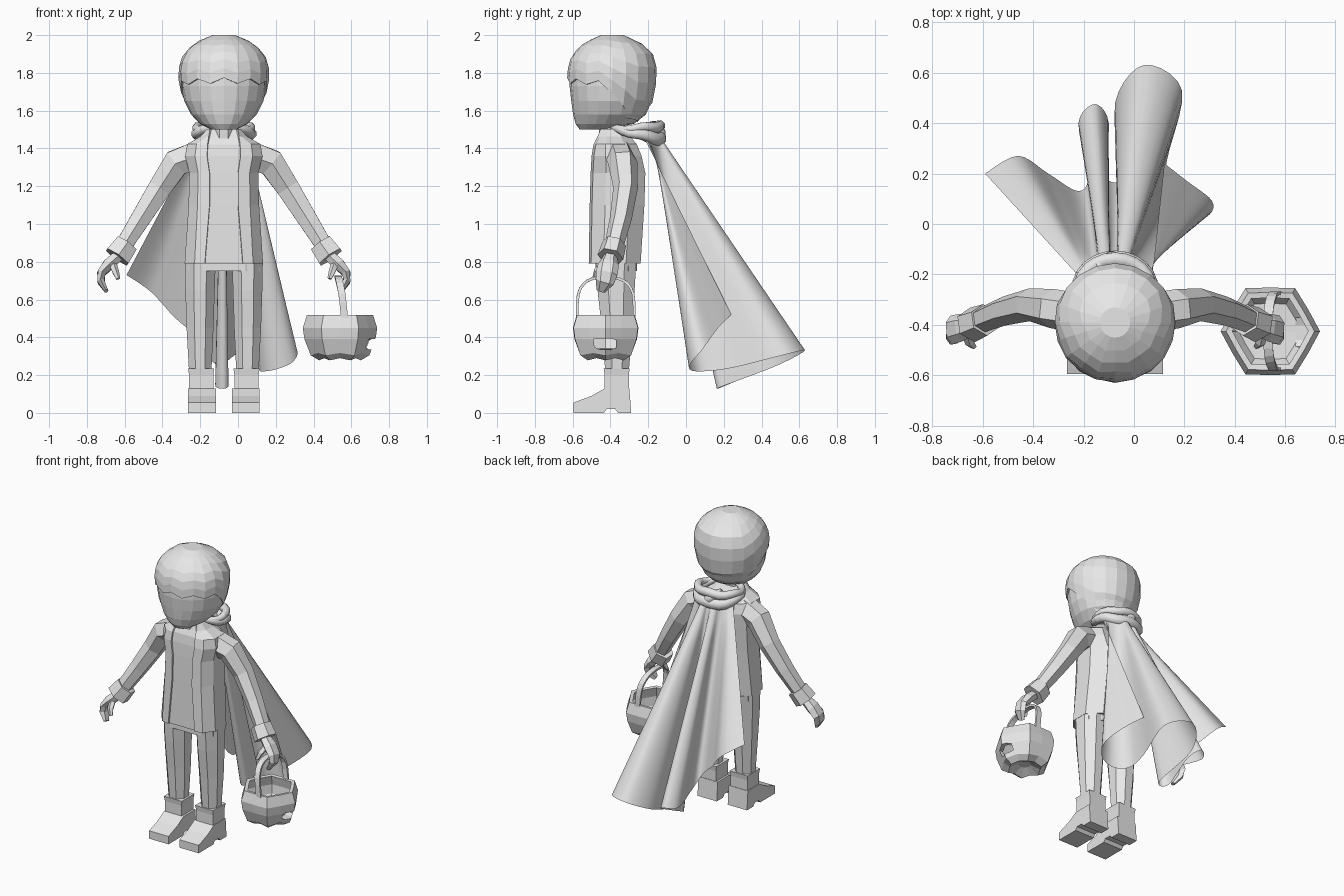
import bpy, bmesh, math
from mathutils import Vector

default_cube = bpy.data.objects.get("Cube")
if default_cube:
    bpy.data.objects.remove(default_cube, do_unlink=True)

grey = bpy.data.materials.new("plain_grey")
grey.use_nodes = True
grey.diffuse_color = (0.8, 0.8, 0.8, 1)
grey.node_tree.nodes["Principled BSDF"].inputs["Base Color"].default_value = grey.diffuse_color

BODY_X = -0.075  # centre line of the figure


def loft(name, rings, closed=True, caps=(True, True), smooth=False, offset=0.0, side=1):
    """Skin a list of equal-length point rings."""
    bm = bmesh.new()
    rows = [[bm.verts.new((side * p[0] + offset, p[1], p[2])) for p in ring] for ring in rings]
    count = len(rows[0])
    for low, high in zip(rows, rows[1:]):
        for i in range(count if closed else count - 1):
            j = (i + 1) % count
            bm.faces.new((low[i], low[j], high[j], high[i]))
    for wanted, row in zip(caps, (rows[0], rows[-1])):
        if wanted:
            bm.faces.new(row)
    bmesh.ops.recalc_face_normals(bm, faces=bm.faces)
    for face in bm.faces:
        face.smooth = smooth
    mesh = bpy.data.meshes.new(name)
    bm.to_mesh(mesh)
    bm.free()
    mesh.materials.append(grey)
    obj = bpy.data.objects.new(name, mesh)
    bpy.context.collection.objects.link(obj)
    return obj


def tube(name, path, radii, sides=8, ref=(0, 1, 0), loop=False, **options):
    """Sweep an ellipse along a path; each radius is a pair (across, along ref)."""
    points = [Vector(p) for p in path]
    last = len(points) - 1
    rings = []
    for i, point in enumerate(points):
        before = points[i - 1] if i or loop else point
        after = points[(i + 1) % len(points)] if i < last or loop else point
        tangent = (after - before).normalized()
        across = tangent.cross(Vector(ref)).normalized()
        along = across.cross(tangent)
        wide, deep = radii[i]
        ring = []
        for k in range(sides):
            a = math.tau * (k + 0.5) / sides
            ring.append(point + across * wide * math.cos(a) + along * deep * math.sin(a))
        rings.append(ring)
    if loop:
        rings.append(rings[0])
        options["caps"] = (False, False)
    return loft(name, rings, **options)


def thicken(obj, thickness, offset=0):
    mod = obj.modifiers.new("thickness", "SOLIDIFY")
    mod.thickness, mod.offset = thickness, offset


def table_value(table, v):
    """Linear lookup of a row of values."""
    for a, b in zip(table, table[1:]):
        if v <= b[0]:
            t = max(0, (v - a[0]) / (b[0] - a[0]))
            return [p + (q - p) * t for p, q in zip(a[1:], b[1:])]
    return table[-1][1:]


# Head: height, half width, front and back
HEAD = [(1.5, .07, -.565, -.42), (1.53, .13, -.59, -.27), (1.58, .18, -.605, -.205),
        (1.65, .217, -.615, -.175), (1.78, .243, -.63, -.152), (1.85, .236, -.622, -.157),
        (1.9, .215, -.6, -.175), (1.96, .155, -.54, -.24), (2.0, .06, -.45, -.33)]
HAIRLINE = [(0, 1.76), (70, 1.75), (95, 1.68), (125, 1.56), (180, 1.54)]
COLUMNS = 20


def head_point(z, angle, scale=1.0):
    half, front, back = table_value(HEAD, z)
    depth = (back - front) / 2
    return (half * scale * math.sin(angle),
            (front + back) / 2 - depth * scale * math.cos(angle), z)


angles = [math.tau * i / COLUMNS for i in range(COLUMNS)]
loft("face", [[head_point(z, a, .965) for a in angles] for z in (1.5, 1.53, 1.58, 1.65, 1.73, 1.85)],
     offset=BODY_X)

hair_rows = []
for step in range(8):
    rise = math.sin(step / 7 * math.pi / 2)
    row = []
    for i, a in enumerate(angles):
        turn = math.degrees(min(a, math.tau - a))
        low = table_value(HAIRLINE, turn)[0]
        if turn < 80:  # jagged fringe
            low += .014 * (-1) ** i
        row.append(head_point(low + (2 - low) * rise, a))
    hair_rows.append(row)
hair = loft("hair", hair_rows, caps=(False, True), offset=BODY_X)
thicken(hair, .015, -1)

tube("neck", [(0, -.4, 1.4), (0, -.41, 1.56)], [(.06, .06)] * 2, offset=BODY_X)

# Torso: height, half width, front, back, half width of the jacket opening
TORSO = [(.79, .203, -.51, -.245, .1), (1.1, .182, -.505, -.225, .075),
         (1.27, .178, -.5, -.22, .075), (1.36, .2, -.495, -.24, .088),
         (1.42, .19, -.485, -.265, .085), (1.46, .12, -.465, -.3, .078),
         (1.5, .085, -.45, -.33, .07)]


def torso_ring(row, inset=0.0):
    z, half, front, back, gap = row
    half, front, back = half - inset, front + inset, back - inset
    flank = (back - front) * .28
    side = [(gap, front, z), (max(gap + .004, half * .75), front + .012, z), (half, front + flank, z),
            (half, back - flank, z), (half * .6, back, z)]
    return side + [(-x, y, h) for x, y, h in reversed(side)]


jacket = loft("jacket", [torso_ring(r) for r in TORSO], closed=False, caps=(False, False), offset=BODY_X)
thicken(jacket, .01)
loft("shirt", [torso_ring(r, .01) for r in TORSO], offset=BODY_X)
loft("hips", [[(x * .19, -.37 + y * .11, z) for x, y in
               ((-1, -.6), (-.6, -1), (.6, -1), (1, -.6), (1, .6), (.6, 1), (-.6, 1), (-1, .6))]
              for z in (.75, .85)], offset=BODY_X)

# Limbs, built once for each side
BOOT = [(-.595, 0), (-.595, .055), (-.5, .09), (-.43, .13), (-.3, .13), (-.29, 0),
        (-.36, 0), (-.375, .02), (-.42, .02), (-.435, 0)]
for label, side in (("left", 1), ("right", -1)):
    place = dict(offset=BODY_X, side=side)
    tube(label + "_arm", [(.13, -.355, 1.365), (.25, -.335, 1.325), (.34, -.32, 1.19), (.44, -.345, 1.03), (.54, -.385, .87)],
         [(.088, .078), (.083, .078), (.07, .065), (.06, .058), (.05, .05)], sides=6, **place)
    tube(label + "_cuff", [(.515, -.38, .895), (.565, -.4, .825)], [(.07, .064), (.078, .07)], sides=6, **place)
    # Mitten-like hand with closed fingers
    tube(label + "_hand", [(.56, -.4, .83), (.61, -.41, .785), (.648, -.42, .74), (.65, -.43, .695), (.622, -.45, .645)],
         [(.034, .036), (.036, .055), (.026, .058), (.022, .05), (.012, .025)], sides=6, **place)
    tube(label + "_thumb", [(.59, -.42, .79), (.575, -.47, .75), (.56, -.485, .71)],
         [(.022, .022), (.02, .02), (.012, .012)], sides=5, **place)
    tube(label + "_leg", [(.125, -.37, .79), (.126, -.37, .65), (.126, -.365, .45), (.125, -.365, .18)],
         [(.088, .115), (.084, .106), (.077, .088), (.062, .064)], **place)
    loft(label + "_boot_foot", [[(x, y, z) for y, z in BOOT] for x in (.042, .19)], **place)
    loft(label + "_boot_shaft", [[(.12 + sx * w, -.367 + sy * w, z) for sx, sy in
                                  ((-1, -1), (1, -1), (1, 1), (-1, 1))]
                                 for z, w in ((.08, .064), (.2, .064), (.235, .069))], **place)

# Cape: the hem runs from the right corner through the folds to the rolled left corner
HEM = [Vector(p) for p in (
    (-.59, .2, .73), (-.46, .27, .64), (-.34, .2, .51), (-.22, .13, .4), (-.18, .2, .3),
    (-.22, .4, .27), (-.155, .475, .28), (-.1, .4, .23), (-.12, .2, .14), (-.05, .19, .14),
    (-.075, .48, .25), (.04, .63, .33), (.19, .53, .31), (.13, .25, .24),
    (.12, .09, .22), (.2, .02, .23), (.29, .03, .27), (.31, .09, .34), (.21, .17, .45), (.12, .24, .52))]


def smooth_line(points, steps):
    """Curve passing through every point."""
    padded = [points[0]] + points + [points[-1]]
    line = []
    for a, b, c, d in zip(padded, padded[1:], padded[2:], padded[3:]):
        for k in range(steps):
            t = k / steps
            line.append(b + (c - a) * t / 2 + (a * 2 - b * 5 + c * 4 - d) * t * t / 2
                        + (b * 3 - a - c * 3 + d) * t ** 3 / 2)
    return line + [points[-1]]


hem = smooth_line(HEM, 5)
neckline = []
for i in range(len(hem)):
    u = i / (len(hem) - 1)
    neckline.append(Vector((-.2 + .27 * u, -.14 - .35 * (u - .5) ** 2, 1.47)))
loft("cape", [[a.lerp(b, t / 10) for a, b in zip(neckline, hem)] for t in range(11)],
     closed=False, caps=(False, False), smooth=True)

# Gathered scarf: two rolls, fuller and lower behind the neck
for name, tilt, lift, fat in (("upper_scarf_roll", .008, 1.508, .023), ("lower_scarf_roll", -.03, 1.478, .029)):
    path, radii = [], []
    for k in range(24):
        a = math.tau * k / 24
        back = math.sin(a)
        path.append((.145 * math.cos(a), -.265 + .125 * back, lift + tilt * back + .005 * math.sin(5 * a)))
        radii.append((fat * (1 + .3 * back), fat * (1 + .3 * back)))
    tube(name, path, radii, ref=(0, 0, 1), loop=True, smooth=True, offset=BODY_X)
tube("scarf_knot", [(-.07, -.18, 1.53), (-.01, -.15, 1.48), (.05, -.16, 1.43)],
     [(.02, .03), (.04, .045), (.02, .03)], smooth=True, offset=BODY_X)

# Basket: lobed hexagonal bowl, outside wall then inside wall
BOWL = [(.04, .315), (.11, .278), (.155, .305), (.188, .39), (.197, .45), (.175, .518),
        (.15, .515), (.168, .45), (.16, .39), (.125, .34), (.04, .335)]
BASKET_X, BASKET_Y = .54, -.425


def bowl_point(k, radius, z):
    groove = k % 2
    radius *= .88 if groove else 1
    lift = .012 if groove and z < .31 else 0
    a = math.tau * k / 12
    return (radius * math.cos(a), BASKET_Y + radius * math.sin(a), z + lift)


basket = loft("basket", [[bowl_point(k, r, z) for k in range(12)] for r, z in BOWL], offset=BASKET_X)
mouth = loft("mouth_cutter", [[(x, -.43 + y, .365 + z) for y, z in
                               ((-.06, .025), (-.055, -.015), (-.03, -.03), (.03, -.03), (.06, -.02),
                                (.06, .02), (.03, .03), (-.03, .025))] for x in (.64, .8)])
mouth.hide_render = True
mouth.hide_viewport = True
cut = basket.modifiers.new("mouth", "BOOLEAN")
cut.operation, cut.object = "DIFFERENCE", mouth

tube("basket_handle", smooth_line([Vector(p) for p in (
    (.565, -.575, .49), (.55, -.57, .63), (.535, -.52, .7), (.53, -.425, .72),
    (.535, -.33, .7), (.55, -.28, .63), (.565, -.275, .49))], 3),
     [(.01, .026)] * 19, sides=4, ref=(1, 0, 0))
